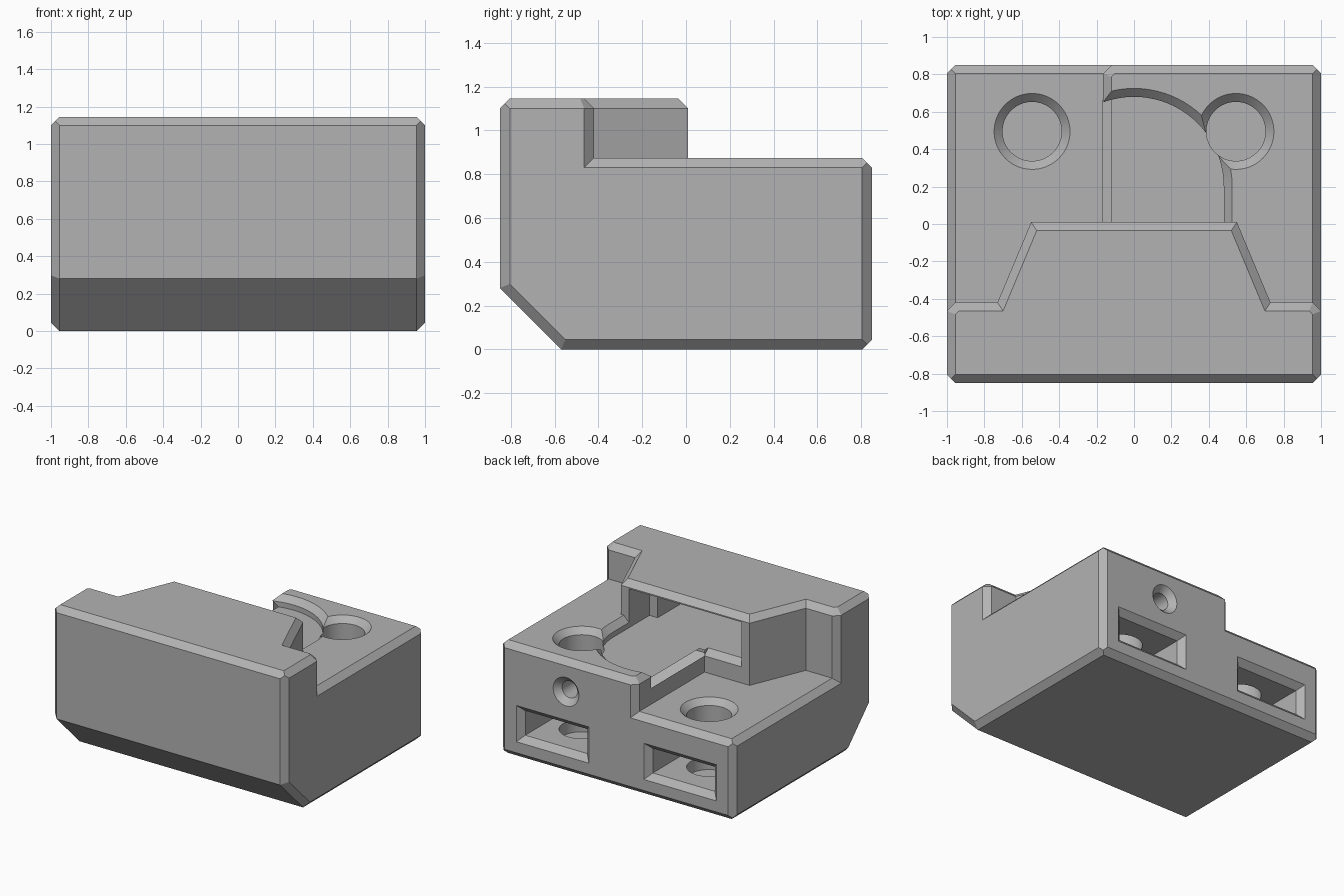
import bpy, bmesh, math
from mathutils import Vector

C = 0.045                     # chamfer width
LOW, HIGH, TOP = 0.62, 0.875, 1.145   # deck and block heights
FLOOR, CEIL = 0.79, 1.09      # pocket floor and ceiling
WALL = 0.01                   # rear face of the tall block

if "Cube" in bpy.data.objects:
    bpy.data.objects.remove(bpy.data.objects["Cube"], do_unlink=True)

grey = bpy.data.materials.new("plain grey")
grey.use_nodes = True
grey.diffuse_color = (0.45, 0.45, 0.45, 1)
grey.node_tree.nodes["Principled BSDF"].inputs["Base Color"].default_value = (0.45, 0.45, 0.45, 1)


def loft(name, rings):
    """Closed solid through rings of equal point count."""
    bm = bmesh.new()
    loops = [[bm.verts.new(p) for p in ring] for ring in rings]
    n = len(loops[0])
    for a, b in zip(loops, loops[1:]):
        for i in range(n):
            j = (i + 1) % n
            bm.faces.new((a[i], a[j], b[j], b[i]))
    bm.faces.new(loops[0][::-1])
    bm.faces.new(loops[-1])
    bmesh.ops.recalc_face_normals(bm, faces=bm.faces)
    mesh = bpy.data.meshes.new(name)
    bm.to_mesh(mesh)
    bm.free()
    mesh.materials.append(grey)
    ob = bpy.data.objects.new(name, mesh)
    bpy.context.collection.objects.link(ob)
    return ob


def inset(poly, d):
    """Mitred inset of a counter-clockwise outline."""
    out = []
    pts = [Vector(p) for p in poly]
    for i, p in enumerate(pts):
        e1 = (p - pts[i - 1]).normalized()
        e2 = (pts[(i + 1) % len(pts)] - p).normalized()
        n1, n2 = Vector((-e1.y, e1.x)), Vector((-e2.y, e2.x))
        out.append(p + (n1 + n2) * d / (1 + n1.dot(n2)))
    return out


def at_z(poly, z):
    return [(p[0], p[1], z) for p in poly]


def block(name, poly, top):
    return loft(name, [at_z(poly, 0), at_z(poly, top - C), at_z(inset(poly, C), top)])


def circle(r, cx, cy, n=64):
    return [(cx + r * math.cos(i * math.tau / n), cy + r * math.sin(i * math.tau / n)) for i in range(n)]


def rect(cx, cy, hx, hy):
    return [(cx - hx, cy - hy), (cx + hx, cy - hy), (cx + hx, cy + hy), (cx - hx, cy + hy)]


def along_y(poly, y):
    return [(p[0], y, p[1]) for p in poly]


def box(name, x0, x1, y0, y1, z0, z1):
    outline = [(x0, y0), (x1, y0), (x1, y1), (x0, y1)]
    return loft(name, [at_z(outline, z0), at_z(outline, z1)])


def combine(target, other, operation):
    mod = target.modifiers.new("cut", "BOOLEAN")
    mod.operation, mod.solver, mod.object = operation, "EXACT", other
    dg = bpy.context.evaluated_depsgraph_get()
    mesh = bpy.data.meshes.new_from_object(target.evaluated_get(dg))
    target.modifiers.clear()
    target.data = mesh
    bpy.data.objects.remove(other, do_unlink=True)


# Body: low deck, high deck and tall front block
body = block("body", rect(0, 0, 1, 0.85), LOW)
step = -0.165
high = [(step, -0.85), (1, -0.85), (1, 0.85), (step + C, 0.85), (step, 0.85 - C)]
combine(body, block("high_deck", high, HIGH), "UNION")
half = [(1, -0.85), (1, -0.42 - C), (1 - C, -0.42), (0.73, -0.42), (0.55, WALL)]
tall = half + [(-x, y) for x, y in reversed(half)]
combine(body, block("tall_block", tall, TOP), "UNION")

# Outer edges: sloped front underside and chamfers
bm = bmesh.new()
bm.from_mesh(body.data)
bmesh.ops.remove_doubles(bm, verts=bm.verts, dist=0.0001)
r = math.sqrt(0.5)
planes = [((0, -0.57, 0), (0, -1, -1)), ((0, 0.85 - C, 0), (0, 1, -1))]
for s in (1, -1):
    planes += [((s * (1 - C), -0.57, 0), (s, -r, -r)), ((s * (1 - C), 0, 0), (s, 0, -1)),
               ((s * (1 - C), 0.85, 0), (s, 1, 0)), ((s * (1 - C), -0.85, 0), (s, -1, 0))]
for co, no in planes:
    cut = bmesh.ops.bisect_plane(bm, geom=bm.verts[:] + bm.edges[:] + bm.faces[:], dist=0.00001,
                                 plane_co=co, plane_no=Vector(no).normalized(), clear_outer=True)
    bmesh.ops.holes_fill(bm, edges=[e for e in bm.edges if e.is_boundary], sides=0)
bmesh.ops.recalc_face_normals(bm, faces=bm.faces)
bm.to_mesh(body.data)
bm.free()


# Round-ended pocket in the high deck, running under the tall block
def pocket_outline(rad, y0):
    arc = [(rad * math.cos(math.pi * i / 40), 0.2 + rad * math.sin(math.pi * i / 40)) for i in range(41)]
    return [(-rad, y0), (rad, y0)] + arc


R = 0.48
straight = pocket_outline(R, -0.24)
combine(body, loft("pocket", [at_z(straight, FLOOR), at_z(straight, CEIL)]), "DIFFERENCE")
rim = [at_z(pocket_outline(R + d, WALL), z) for d, z in ((0, HIGH - C), (C, HIGH), (C, HIGH + 0.1))]
combine(body, loft("pocket_rim", rim), "DIFFERENCE")
combine(body, box("inner_recess", -0.41, 0.41, -0.55, -0.2, FLOOR, CEIL), "DIFFERENCE")

# Chamfers on the pocket floor's open edges
diamond = [(0, -C), (C, 0), (0, C), (-C, 0)]
combine(body, loft("floor_edge", [[(step + a, y, FLOOR + b) for a, b in diamond] for y in (WALL, 0.665)]), "DIFFERENCE")
combine(body, loft("sill_edge", [[(x, WALL + a, FLOOR + b) for a, b in diamond] for x in (-R, step)]), "DIFFERENCE")

# Screw bores from above and nut slots from the back
for x, deck in ((-0.545, LOW), (0.545, HIGH)):
    bore = [at_z(circle(rad, x, 0.495), z) for rad, z in
            ((0.158, 0.08), (0.158, deck - C), (0.203, deck), (0.203, deck + 0.1))]
    combine(body, loft("bore", bore), "DIFFERENCE")
    slot = [along_y(rect(x, 0.27, 0.265 + d, 0.095 + d), y) for d, y in
            ((0, 0.23), (0, 0.85 - C), (C, 0.85), (C, 0.9))]
    combine(body, loft("slot", slot), "DIFFERENCE")

# Small countersunk hole in the back
hole = [along_y(circle(rad, 0.43, 0.63, 40), y) for rad, y in
        ((0.065, 0.5), (0.065, 0.85 - C), (0.11, 0.85), (0.11, 0.9))]
combine(body, loft("back_hole", hole), "DIFFERENCE")

body.name = "mount_block"
for ob in bpy.context.selected_objects:
    ob.select_set(False)
body.select_set(True)
bpy.context.view_layer.objects.active = body
bpy.ops.object.shade_smooth_by_angle(angle=math.radians(25))
